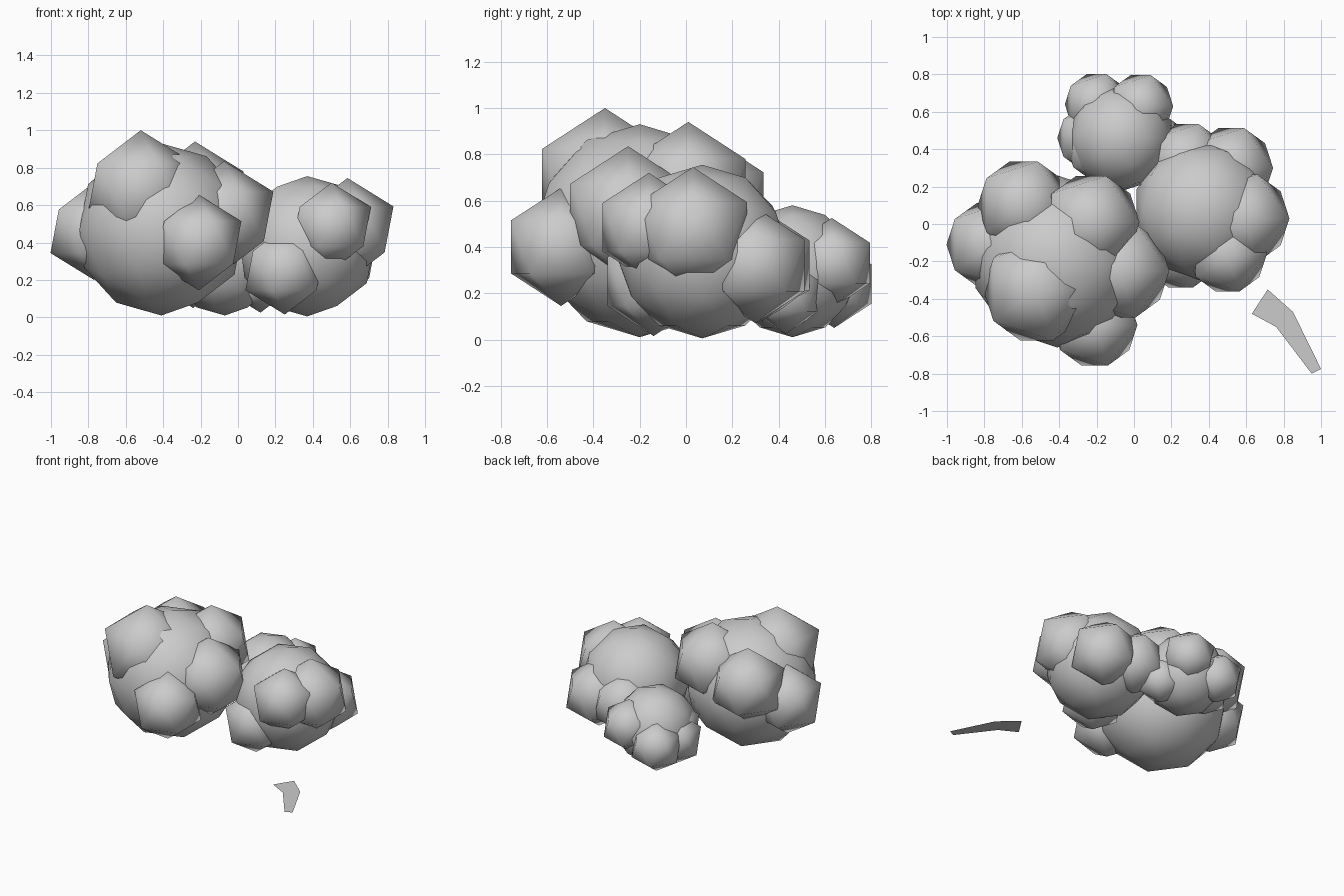
import bpy
import bmesh

if "Cube" in bpy.data.objects:
    bpy.data.objects.remove(bpy.data.objects["Cube"], do_unlink=True)

grey = bpy.data.materials.new("plain grey")
grey.use_nodes = True
grey.diffuse_color = (0.6, 0.6, 0.6, 1)
grey.node_tree.nodes["Principled BSDF"].inputs["Base Color"].default_value = (0.6, 0.6, 0.6, 1)


def finish(bm, name, smooth):
    mesh = bpy.data.meshes.new(name)
    for face in bm.faces:
        face.smooth = smooth
    bm.to_mesh(mesh)
    bm.free()
    mesh.materials.append(grey)
    obj = bpy.data.objects.new(name, mesh)
    bpy.context.collection.objects.link(obj)
    return obj


def puff(name, centre, radius, detail):
    bm = bmesh.new()
    bmesh.ops.create_icosphere(bm, subdivisions=detail, radius=radius)
    finish(bm, name, True).location = centre


# Each bush: a rounder core, then coarse leaf clumps (x, y, z, radius)
bushes = {
    "large_bush": ((-.41, -.2, .47, .46), [
        (-.52, -.35, .68, .32),
        (-.21, -.54, .4, .255),
        (-.77, -.11, .46, .26),
        (-.23, .01, .65, .29),
        (-.59, .1, .6, .275),
        (-.075, -.25, .54, .295),
    ]),
    "middle_bush": ((.37, .07, .38, .375), [
        (.25, -.14, .25, .235),
        (.5, -.16, .485, .235),
        (.585, .03, .47, .275),
        (.52, .3, .32, .25),
        (.28, .33, .32, .24),
    ]),
    "small_bush": ((-.07, .46, .295, .285), [
        (.035, .63, .33, .195),
        (-.2, .64, .24, .19),
        (-.24, .46, .24, .19),
        (-.19, .4, .3, .185),
        (.12, .43, .2, .175),
    ]),
}
for bush, (core, clumps) in bushes.items():
    puff(bush + "_core", core[:3], core[3], 2)
    for i, clump in enumerate(clumps):
        puff(f"{bush}_clump_{i + 1}", clump[:3], clump[3], 1)

# Flat bent blade lying on the ground: three strips between two edges
edge_a = [(.63, -.48), (.76, -.55), (.95, -.8)]
edge_b = [(.715, -.35), (.85, -.47), (1, -.775)]
bm = bmesh.new()
rows = [[bm.verts.new((a[0] + (b[0] - a[0]) * t, a[1] + (b[1] - a[1]) * t, 0))
         for t in (0, 1 / 3, 2 / 3, 1)] for a, b in zip(edge_a, edge_b)]
for low, high in zip(rows, rows[1:]):
    for j in range(3):
        bm.faces.new((low[j], high[j], high[j + 1], low[j + 1]))
finish(bm, "grass_blade", False)
